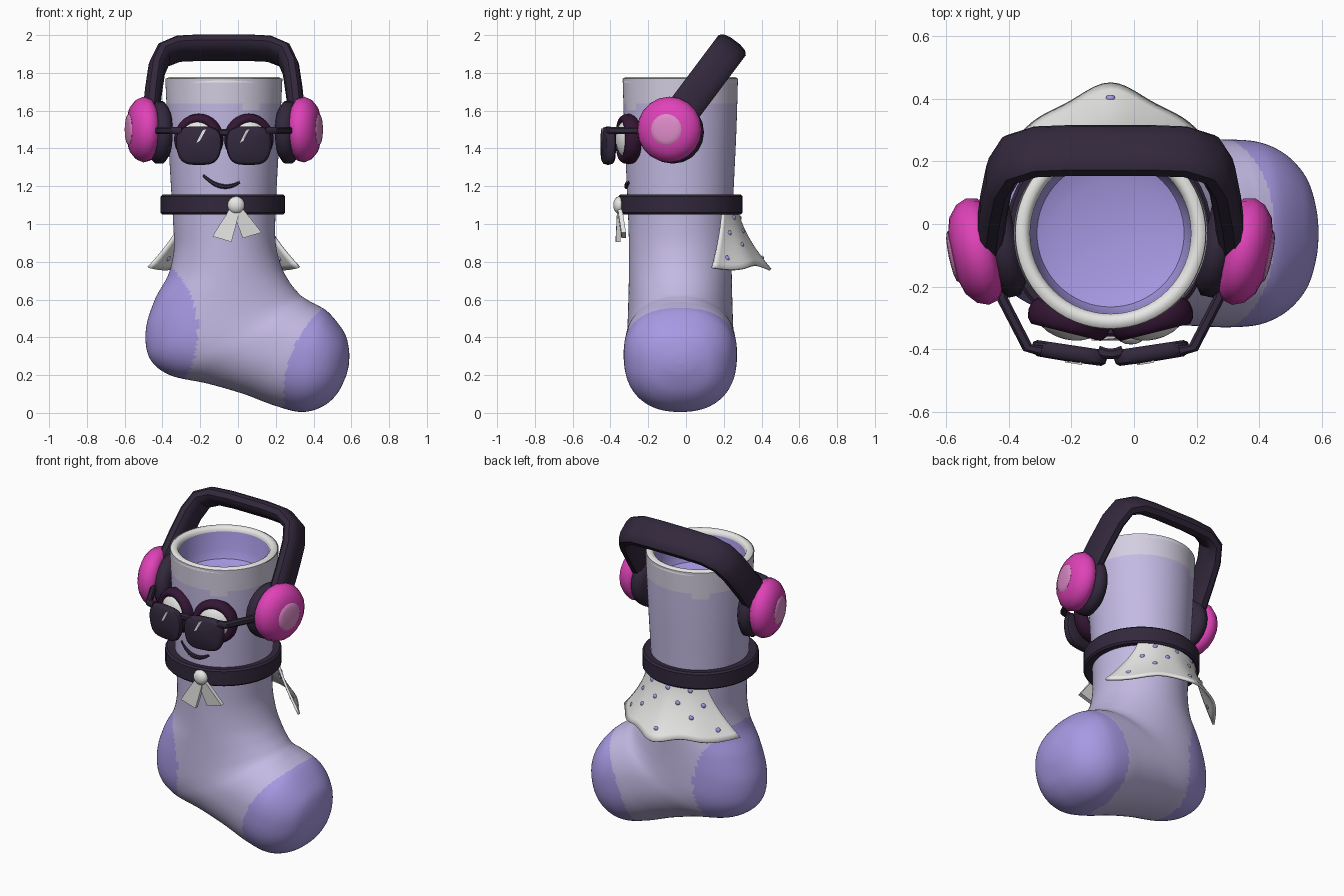
import bpy, bmesh
from math import sin, cos, pi, sqrt, radians, copysign
from mathutils import Vector, Matrix

if "Cube" in bpy.data.objects:
    bpy.data.objects.remove(bpy.data.objects["Cube"])

CX, CY = -0.075, -0.03        # axis of the leg


def material(name, rgb):
    m = bpy.data.materials.new(name)
    m.use_nodes = True
    m.diffuse_color = (*rgb, 1)
    m.node_tree.nodes["Principled BSDF"].inputs["Base Color"].default_value = (*rgb, 1)
    return m


LILAC = material("pale lilac", (0.55, 0.49, 0.77))
CUFF = material("cuff lilac", (0.66, 0.62, 0.76))
VIOLET = material("soft violet", (0.39, 0.32, 0.77))
WHITE = material("white", (0.8, 0.8, 0.79))
PINK = material("hot pink", (0.74, 0.055, 0.48))
ROSE = material("light pink", (0.73, 0.26, 0.58))
DARK = material("dark purple", (0.032, 0.021, 0.045))
WINE = material("deep wine", (0.034, 0.008, 0.034))


def loft(name, rings, mats, rule=None, wrap=True, angle=40):
    """Skin a list of point rings; rule(face centre) picks the material."""
    bm = bmesh.new()
    rows = [[bm.verts.new(p) for p in ring] for ring in rings]
    n = len(rows[0])
    for a, b in zip(rows, rows[1:]):
        for i in range(n if wrap else n - 1):
            j = (i + 1) % n
            bm.faces.new((a[i], a[j], b[j], b[i]))
    bmesh.ops.remove_doubles(bm, verts=bm.verts, dist=1e-5)
    bmesh.ops.recalc_face_normals(bm, faces=bm.faces)
    for f in bm.faces:
        f.smooth = True
        if rule:
            f.material_index = rule(f.calc_center_median())
    me = bpy.data.meshes.new(name)
    bm.to_mesh(me)
    bm.free()
    for m in mats:
        me.materials.append(m)
    me.set_sharp_from_angle(angle=radians(angle))
    ob = bpy.data.objects.new(name, me)
    bpy.context.collection.objects.link(ob)
    return ob


def lathe(name, profile, mats, at, axis=(0, 0, 1), segs=32, rule=None, angle=40):
    """Spin (radius, height) points about an axis."""
    m = Matrix.Translation(at) @ Vector(axis).to_track_quat('Z', 'Y').to_matrix().to_4x4()
    rings = [[m @ Vector((r * cos(2 * pi * i / segs), r * sin(2 * pi * i / segs), h))
              for i in range(segs)] for r, h in profile]
    return loft(name, rings, mats, rule, angle=angle)


def dome(r, h, n=8):
    return [(r * sin(pi * i / n), -h * cos(pi * i / n)) for i in range(n + 1)]


def catmull(rows, n):
    out = []
    for i in range(len(rows) - 1):
        p0, p1, p2, p3 = (rows[min(max(i + k, 0), len(rows) - 1)] for k in (-1, 0, 1, 2))
        for s in range(n):
            t = s / n
            out.append([0.5 * (2 * b + (c - a) * t + (2 * a - 5 * b + 4 * c - d) * t * t
                               + (3 * b - a - 3 * c + d) * t ** 3)
                        for a, b, c, d in zip(p0, p1, p2, p3)])
    return out + [list(rows[-1])]


def spow(v, e):
    return copysign(abs(v) ** e, v)


def sweep(name, path, width, w, t, mat, sides=8, taper=None):
    """Tube along a path; width is the direction of half-size w, t the other."""
    path = [Vector(p) for p in path]
    rings = []
    for i, p in enumerate(path):
        tan = (path[min(i + 1, len(path) - 1)] - path[max(i - 1, 0)]).normalized()
        side = Vector(width).normalized()
        up = tan.cross(side).normalized()
        k = taper(i / (len(path) - 1)) if taper else 1
        rings.append([p + k * (side * w * spow(cos(a), 0.75) + up * t * spow(sin(a), 0.75))
                      for a in (2 * pi * (j + 0.5) / sides for j in range(sides))])
    rings = [[path[0]] * sides] + rings + [[path[-1]] * sides]
    return loft(name, rings, [mat])


# Sock: sections from back/sole edge (x, z) to shin/instep edge (x, z), half depth, squareness
sections = [
    (-.385, 1.77, .235, 1.77, .305, 1), (-.372, 1.5, .222, 1.5, .297, 1),
    (-.355, 1.2, .205, 1.2, .283, 1), (-.343, 1.0, .197, 1.0, .275, 1),
    (-.34, .86, .202, .88, .272, 1), (-.37, .73, .232, .77, .272, 1),
    (-.44, .6, .275, .69, .274, .97), (-.488, .44, .315, .64, .277, .95),
    (-.468, .29, .335, .62, .28, .93), (-.36, .2, .35, .61, .283, .92),
    (-.16, .155, .365, .6, .29, .9), (.03, .1, .39, .585, .296, .88),
    (.19, .04, .42, .57, .3, .87), (.33, .005, .47, .54, .29, .87),
    (.44, .03, .525, .48, .25, .88), (.52, .095, .57, .41, .18, .9),
    (.57, .19, .588, .33, .085, 1), (.588, .26, .588, .26, 0, 1)]
rings = []
for ax, az, bx, bz, ry, e in catmull(sections, 9):
    mid, half = Vector(((ax + bx) / 2, CY, (az + bz) / 2)), Vector(((bx - ax) / 2, 0, (bz - az) / 2))
    rings.append([mid + half * spow(cos(a), e) + Vector((0, max(ry, 0) * spow(sin(a), e), 0))
                  for a in (2 * pi * i / 112 for i in range(112))])


def sock_colour(c):
    if (c.x + .7) ** 2 + (c.z - .43) ** 2 < .488 ** 2 or (c.x - .85) ** 2 + (c.z - .1) ** 2 < .607 ** 2:
        return 2
    return 1 if c.z > 1.63 + .015 * sin(14 * c.x + 9 * c.y) else 0


loft("sock", rings, [LILAC, CUFF, VIOLET], sock_colour, angle=60)

# Rolled rim and the shallow inside
lathe("sock_opening", [(0, 1.56), (.17, 1.565), (.235, 1.59), (.254, 1.64), (.257, 1.75), (.262, 1.768),
                       (.275, 1.777), (.293, 1.777), (.304, 1.768), (.306, 1.75)],
      [VIOLET, WHITE], (CX, CY, 0), segs=64, rule=lambda c: int(c.z > 1.75))

# Collar with bow
lathe("collar", [(.27, 1.06), (.32, 1.05), (.33, 1.06), (.33, 1.145), (.32, 1.155), (.27, 1.15), (.27, 1.06)],
      [DARK], (-.08, CY, 0), segs=40)
lathe("bow_knot", dome(.046, .03), [WHITE], (-.01, -.355, 1.1), (0, 1, 0), 16)
for name, dx, drop, y in (("bow_tail_right", -.075, .17, -.36), ("bow_tail_left", .085, .15, -.33)):
    outline = []
    for k, half in ((0, .022), (.5, .037), (1, .05)):
        x, z, yy = -.01 + dx * k, 1.09 - drop * k, -.352 + (y + .352) * k
        lean = .3 * half * (1 if dx > 0 else -1)
        outline.append([(x + s * half, yy + d, z + s * lean)
                        for s, d in ((-1, -.012), (1, -.012), (1, .012), (-1, .012))])
    outline = [[outline[0][0]] * 4] + outline + [[Vector((-.01 + dx, y, 1.09 - drop))] * 4]
    loft(name, outline, [WHITE], angle=30)


# Cape at the back
def cape_point(u, v):
    x = u * (.2 + .2 * v ** 1.5)
    top = CY + sqrt(.3 ** 2 - (.2 * u) ** 2)
    low = .15 + .285 * cos(pi / 2 * u) + .012 * cos(3 * pi * u)
    z = 1.09 - (.32 + .012 * cos(2.5 * pi * u)) * v
    return Vector((CX + x, top + (low - top) * v ** 1.6, z))


cape = loft("cape", [[cape_point(i / 16 - 1, j / 12) for i in range(33)] for j in range(13)],
            [WHITE], wrap=False, angle=60)
solid = cape.modifiers.new("thickness", 'SOLIDIFY')
solid.thickness, solid.offset = .014, 0
for v, us in ((.18, (-.6, 0, .6)), (.42, (-.8, -.3, .3, .8)), (.64, (-.55, .55)), (.82, (-.85, 0, .85))):
    for u in us:
        p = cape_point(u, v)
        normal = (cape_point(u + .02, v) - p).cross(cape_point(u, v + .02) - p)
        lathe("cape_dot", dome(.017, .013, 6), [VIOLET], p, normal, 10)

# Headphone band, leaning backwards
arch = [(.385, 1.5), (.383, 1.6), (.373, 1.7), (.355, 1.82), (.32, 1.895), (.24, 1.928), (.12, 1.934)]
arch = [(-u, z) for u, z in arch] + [(0, 1.934)] + [(u, z) for u, z in reversed(arch)]
sweep("headphone_band", [(CX + u, .235 - .75 * (1.934 - z), z) for u, z in arch],
      (0, .8, -.6), .092, .045, DARK, 12)

for side, s in (("right", -1), ("left", 1)):
    # Ear cups
    axis = Vector((s * .98, -.21, 0))
    cup = Vector((CX + s * .435, -.09, 1.5))
    lathe("ear_cup_" + side, [(0, .07), (.075, .07), (.125, .055), (.16, .025), (.174, -.01), (.165, -.045),
                              (.135, -.065), (0, -.065)], [PINK], cup, axis, 20, angle=60)
    lathe("ear_cup_cap_" + side, dome(.083, .013), [ROSE], cup + axis * .07, axis, 20, angle=60)
    lathe("ear_cushion_" + side, [(0, .05), (.13, .05), (.165, .02), (.165, -.02), (.13, -.045), (0, -.045)],
          [DARK], cup - axis * .095 - Vector((0, 0, .015)), axis, 20, angle=60)

    # Eyes in thick rims
    eye, look = Vector((CX + s * .13, -.295, 1.45)), Vector((s * .25, -1, 0)).normalized()
    lathe("eye_" + side, dome(.112, .075, 12), [WHITE], eye, look, 28, angle=60)
    lathe("eye_rim_" + side, [(.106 + .028 * cos(pi * k / 5), .045 * sin(pi * k / 5) + .01) for k in range(11)],
          [WINE], eye, look, 32, angle=60)

    # Sunglasses lens, temple and glint
    def lens_point(a, k, depth):
        x, z = .121 * k * spow(cos(a), .55), .102 * k * spow(sin(a), .6)
        x *= 1 - .14 * (z < 0) * -z / .102
        return Vector((CX + s * .132 + x, -.412 + depth + .15 * s * x, 1.415 + z))
    loft("lens_" + side, [[lens_point(2 * pi * i / 40, k, d) for i in range(40)] for k, d in
                          ((0, -.028), (.84, -.026), (.95, -.018), (1, 0), (.95, .018), (.84, .026), (0, .026))],
         [DARK])
    sweep("temple_" + side, [(CX + s * .22, -.405, 1.495), (CX + s * .265, -.395, 1.495),
                             (CX + s * .345, -.24, 1.495), (CX + s * .37, -.15, 1.495)],
          (0, 0, 1), .021, .018, DARK)
    gx = CX + s * .115
    shape = ((-.03, 1.43), (-.012, 1.44), (.024, 1.505), (.002, 1.495))
    loft("lens_glint_" + side, [[(gx, -.444, 1.467)] * 4]
         + [[(gx + x, y + .15 * s * (x - s * .017), z) for x, z in shape] for y in (-.444, -.436)], [WHITE])

# Bridge of the sunglasses
sweep("glasses_bridge", [(CX + k * .04, -.415 + .01 * k * k, 1.485 - .012 * k * k) for k in (-1, -.5, 0, .5, 1)],
      (0, 0, 1), .02, .018, DARK)

# Smile lying on the front of the sock
smile = []
for i in range(15):
    x = -.185 + .195 * i / 14
    z = 1.198 + 4.2 * (x + .065) ** 2
    smile.append((x, CY - sqrt(.284 ** 2 - (x - CX) ** 2), z))
sweep("smile", smile, (0, 1, 0), .013, .013, DARK, taper=lambda t: .55 + .45 * sin(pi * t))
